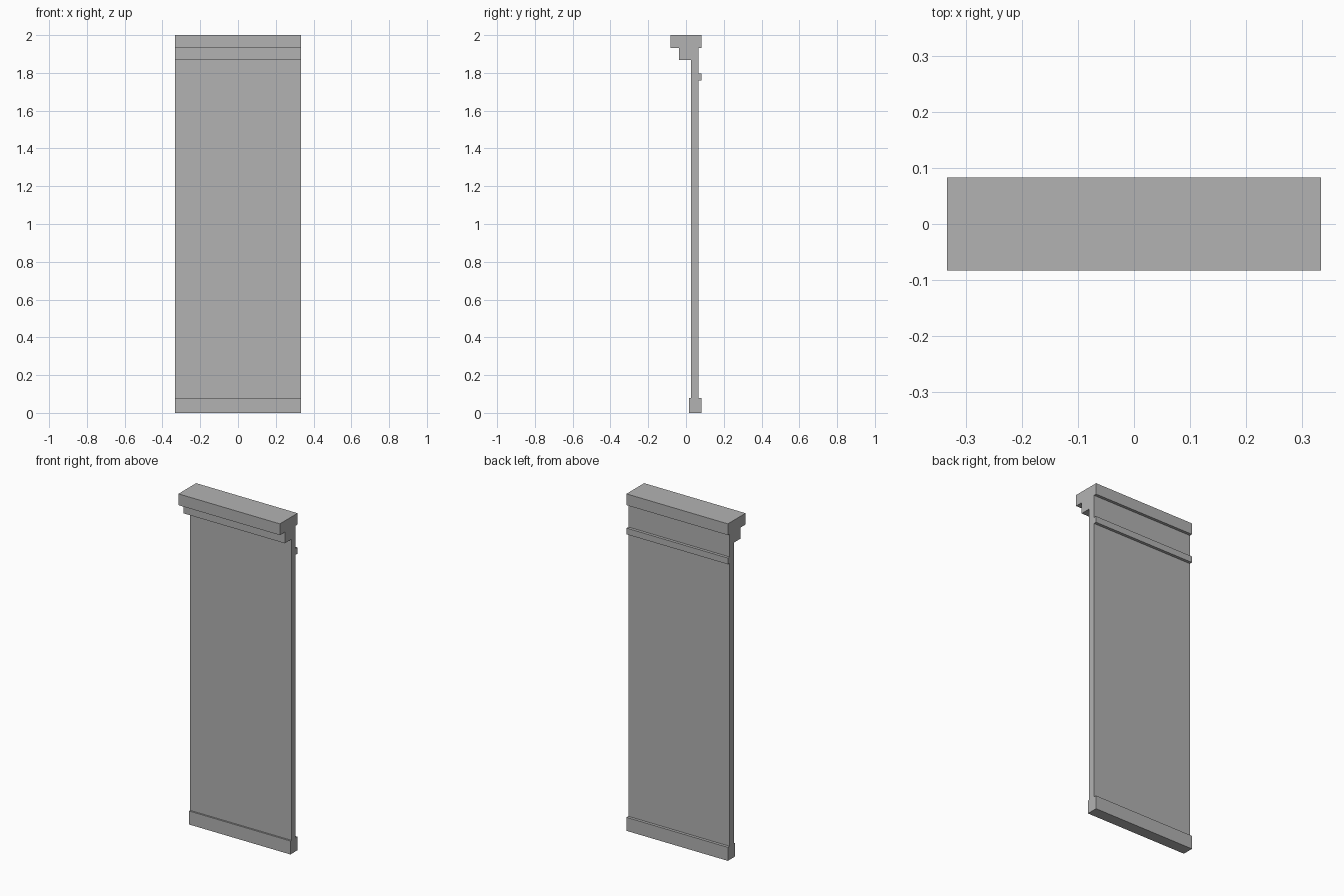
import bpy
import bmesh

default_cube = bpy.data.objects.get("Cube")
if default_cube:
    bpy.data.objects.remove(default_cube, do_unlink=True)

# One plain grey for the whole wall section
grey = bpy.data.materials.new("wall grey")
grey.use_nodes = True
colour = (0.448, 0.448, 0.448, 1)
grey.diffuse_color = colour
grey.node_tree.nodes["Principled BSDF"].inputs["Base Color"].default_value = colour

HALF_WIDTH = 0.333
BACK = 0.083        # rear of the mouldings
PANEL_BACK = 0.066  # rear of the panel


def extrude_profile(name, profile):
    """Sweep a (y, z) outline across the full width."""
    bm = bmesh.new()
    side = bm.faces.new([bm.verts.new((-HALF_WIDTH, y, z)) for y, z in profile])
    swept = bmesh.ops.extrude_face_region(bm, geom=[side])["geom"]
    verts = [v for v in swept if isinstance(v, bmesh.types.BMVert)]
    bmesh.ops.translate(bm, verts=verts, vec=(2 * HALF_WIDTH, 0, 0))
    bmesh.ops.recalc_face_normals(bm, faces=bm.faces)
    mesh = bpy.data.meshes.new(name)
    bm.to_mesh(mesh)
    bm.free()
    mesh.materials.append(grey)
    obj = bpy.data.objects.new(name, mesh)
    bpy.context.collection.objects.link(obj)
    return obj


def strip(name, y0, y1, z0, z1):
    return extrude_profile(name, [(y0, z0), (y1, z0), (y1, z1), (y0, z1)])


# Baseboard wraps both faces of the thin panel
strip("baseboard", 0.016, BACK, 0, 0.08)
strip("wall_panel", 0.026, PANEL_BACK, 0.08, 1.867)

# Rail on the rear face
strip("picture_rail", PANEL_BACK, BACK, 1.76, 1.797)

# Stepped cornice projecting to the front
extrude_profile("cornice", [
    (-0.037, 1.867), (PANEL_BACK, 1.867), (PANEL_BACK, 1.933), (BACK, 1.933),
    (BACK, 2), (-BACK, 2), (-BACK, 1.933), (-0.037, 1.933),
])
